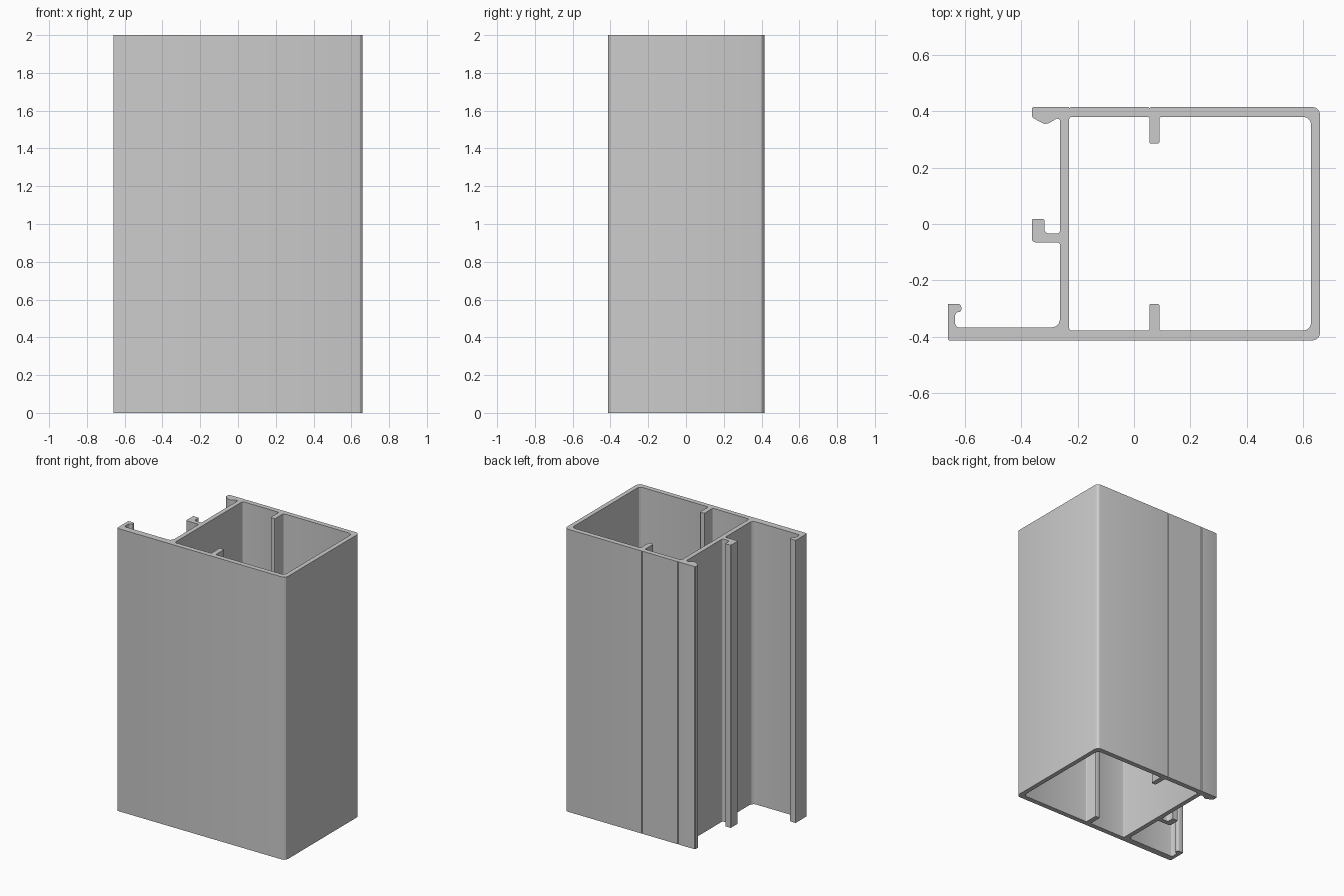
import bpy
import bmesh
from math import cos, sin, pi
from mathutils import Vector

cube = bpy.data.objects.get("Cube")
if cube:
    bpy.data.objects.remove(cube, do_unlink=True)

HEIGHT = 2.0
FRONT, BACK = -0.413, 0.415
RIB_L, RIB_R = 0.055, 0.09


def rounded(corners, steps=3):
    """Turn (x, y, radius) corners into a loop with rounded corners."""
    loop = []
    for i, (x, y, r) in enumerate(corners):
        p = Vector((x, y, 0))
        if r == 0:
            loop.append(p)
            continue
        before = Vector((*corners[i - 1][:2], 0))
        after = Vector((*corners[(i + 1) % len(corners)][:2], 0))
        u, v = (before - p).normalized(), (after - p).normalized()
        for k in range(steps + 1):
            t = k / steps
            if abs(u.dot(v)) < 0.01:
                angle = t * pi / 2
                loop.append(p + r * (u * (1 - sin(angle)) + v * (1 - cos(angle))))
            else:
                loop.append(p + r * (u * (1 - t) ** 2 + v * t ** 2))
    return loop


def groove(x):
    """Fine marking groove cut in the back wall."""
    return [(x + 0.004, BACK, 0), (x, BACK - 0.005, 0), (x - 0.004, BACK, 0)]


def rib(wall, tip):
    """Screw rib standing on an inside wall, listed from left to right."""
    return [(RIB_L, wall, 0.008), (RIB_L, tip, 0.006),
            (RIB_R, tip, 0.006), (RIB_R, wall, 0.008)]


outer = [(-0.66, FRONT, 0.008), (0.66, FRONT, 0.028), (0.66, BACK, 0.028)]
outer += groove(RIB_L) + groove(-0.228)
# back lip with its barb
outer += [(-0.362, BACK, 0.008), (-0.362, 0.378, 0.008), (-0.318, 0.354, 0.008),
          (-0.302, 0.357, 0.005), (-0.272, 0.375, 0.006), (-0.262, 0.368, 0.004)]
# middle hook on the partition wall
outer += [(-0.262, -0.034, 0.012), (-0.318, -0.034, 0.016), (-0.318, 0.017, 0.003),
          (-0.362, 0.017, 0.003), (-0.362, -0.065, 0.012), (-0.262, -0.065, 0.01)]
# front flange ending in a hooked edge
outer += [(-0.262, -0.367, 0.03), (-0.634, -0.367, 0.014), (-0.634, -0.312, 0.012),
          (-0.612, -0.312, 0.008), (-0.612, -0.283, 0.012), (-0.66, -0.283, 0.003)]

# main chamber with two ribs
inner = [(-0.23, -0.378, 0.01)] + rib(-0.378, -0.283)
inner += [(0.628, -0.378, 0.028), (0.628, 0.38, 0.028)]
inner += rib(0.38, 0.285)[::-1] + [(-0.23, 0.38, 0.01)]

# fill between both loops and extrude upwards
bm = bmesh.new()
for corners in (outer, inner):
    verts = [bm.verts.new(p) for p in rounded(corners)]
    for i, v in enumerate(verts):
        bm.edges.new((verts[i - 1], v))
bmesh.ops.triangle_fill(bm, use_beauty=True, use_dissolve=False, edges=bm.edges[:])
top = bmesh.ops.extrude_face_region(bm, geom=bm.faces[:], use_keep_orig=True)
moved = [g for g in top["geom"] if isinstance(g, bmesh.types.BMVert)]
bmesh.ops.translate(bm, verts=moved, vec=(0, 0, HEIGHT))
bmesh.ops.recalc_face_normals(bm, faces=bm.faces[:])

mesh = bpy.data.meshes.new("extruded_frame_profile")
bm.to_mesh(mesh)
bm.free()
profile = bpy.data.objects.new("extruded_frame_profile", mesh)
bpy.context.collection.objects.link(profile)

# plain aluminium grey
grey = bpy.data.materials.new("aluminium_grey")
grey.use_nodes = True
color = (0.6, 0.6, 0.6, 1)
grey.diffuse_color = color
grey.node_tree.nodes["Principled BSDF"].inputs["Base Color"].default_value = color
mesh.materials.append(grey)

bpy.ops.object.select_all(action='DESELECT')
profile.select_set(True)
bpy.context.view_layer.objects.active = profile
bpy.ops.object.shade_smooth_by_angle(angle=0.4)
